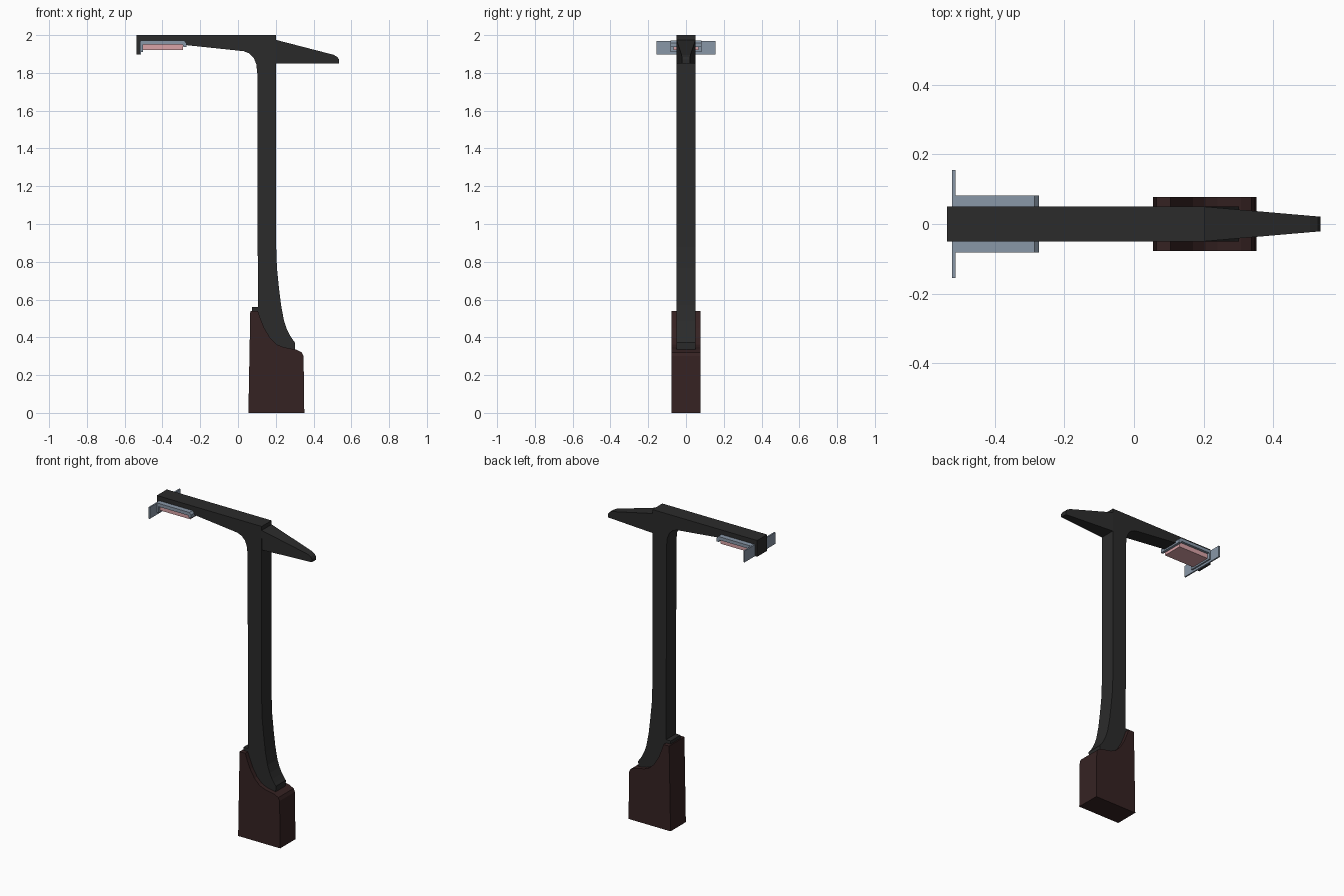
import bpy, bmesh


def material(name, rgb):
    m = bpy.data.materials.new(name)
    m.diffuse_color = (*rgb, 1)
    return m


iron = material("dark_iron", (0.024, 0.024, 0.024))
wood = material("dark_brown", (0.036, 0.016, 0.016))
steel = material("blue_grey_steel", (0.25, 0.31, 0.39))
pink = material("pale_pink", (0.70, 0.37, 0.39))


def prism(name, profile, half_width, mat):
    """Extrude an (x, z) profile along y; half_width may vary with x."""
    bm = bmesh.new()
    sides = [[bm.verts.new((x, s * half_width(x), z)) for x, z in profile] for s in (-1, 1)]
    n = len(profile)
    caps = [bm.faces.new(sides[0]), bm.faces.new(sides[1][::-1])]
    for i in range(n):
        j = (i + 1) % n
        bm.faces.new((sides[0][j], sides[0][i], sides[1][i], sides[1][j]))
    bmesh.ops.recalc_face_normals(bm, faces=bm.faces)
    bmesh.ops.triangulate(bm, faces=caps)
    me = bpy.data.meshes.new(name)
    bm.to_mesh(me)
    bm.free()
    me.materials.append(mat)
    ob = bpy.data.objects.new(name, me)
    bpy.context.collection.objects.link(ob)
    return ob


def box(name, x0, x1, hy, z0, z1, mat):
    return prism(name, [(x0, z0), (x1, z0), (x1, z1), (x0, z1)], lambda x: hy, mat)


# Handle block at the bottom, with a scooped top
prism("base_block", [
    (0.055, 0), (0.351, 0), (0.347, 0.30), (0.338, 0.32), (0.307, 0.335), (0.24, 0.348),
    (0.205, 0.363), (0.17, 0.398), (0.14, 0.448), (0.117, 0.504), (0.105, 0.54),
    (0.065, 0.54)], lambda x: 0.077, wood)

# Post, flared foot and long arm in one profile
prism("post_and_arm", [
    (0.30, 0.32), (0.302, 0.372), (0.29, 0.387), (0.275, 0.41), (0.258, 0.445), (0.243, 0.49),
    (0.228, 0.57), (0.217, 0.66), (0.206, 0.77), (0.202, 0.88), (0.202, 2.0), (-0.537, 2.0),
    (-0.537, 1.897), (-0.52, 1.897), (-0.515, 1.96), (-0.275, 1.947), (0.03, 1.915),
    (0.06, 1.903), (0.083, 1.88), (0.097, 1.845), (0.103, 1.79), (0.105, 0.56),
    (0.073, 0.56), (0.073, 0.50), (0.10, 0.32)], lambda x: 0.05, iron)

# Tapered beak on the other side
prism("beak", [
    (0.19, 1.85), (0.535, 1.85), (0.535, 1.87), (0.527, 1.884), (0.505, 1.896), (0.20, 1.975),
    (0.19, 1.975)], lambda x: 0.05 - 0.029 * max(0, x - 0.2) / 0.335, iron)

# Cross plate near the arm tip
box("cross_plate", -0.522, -0.513, 0.155, 1.897, 1.97, steel)

# Tray under the arm, turned down at its inner end
prism("tray", [
    (-0.513, 1.91), (-0.503, 1.91), (-0.503, 1.95), (-0.293, 1.95), (-0.289, 1.937),
    (-0.273, 1.937), (-0.273, 1.958), (-0.285, 1.971), (-0.513, 1.971)], lambda x: 0.082, steel)

# Pad below the tray
box("pad", -0.503, -0.29, 0.066, 1.92, 1.951, pink)
